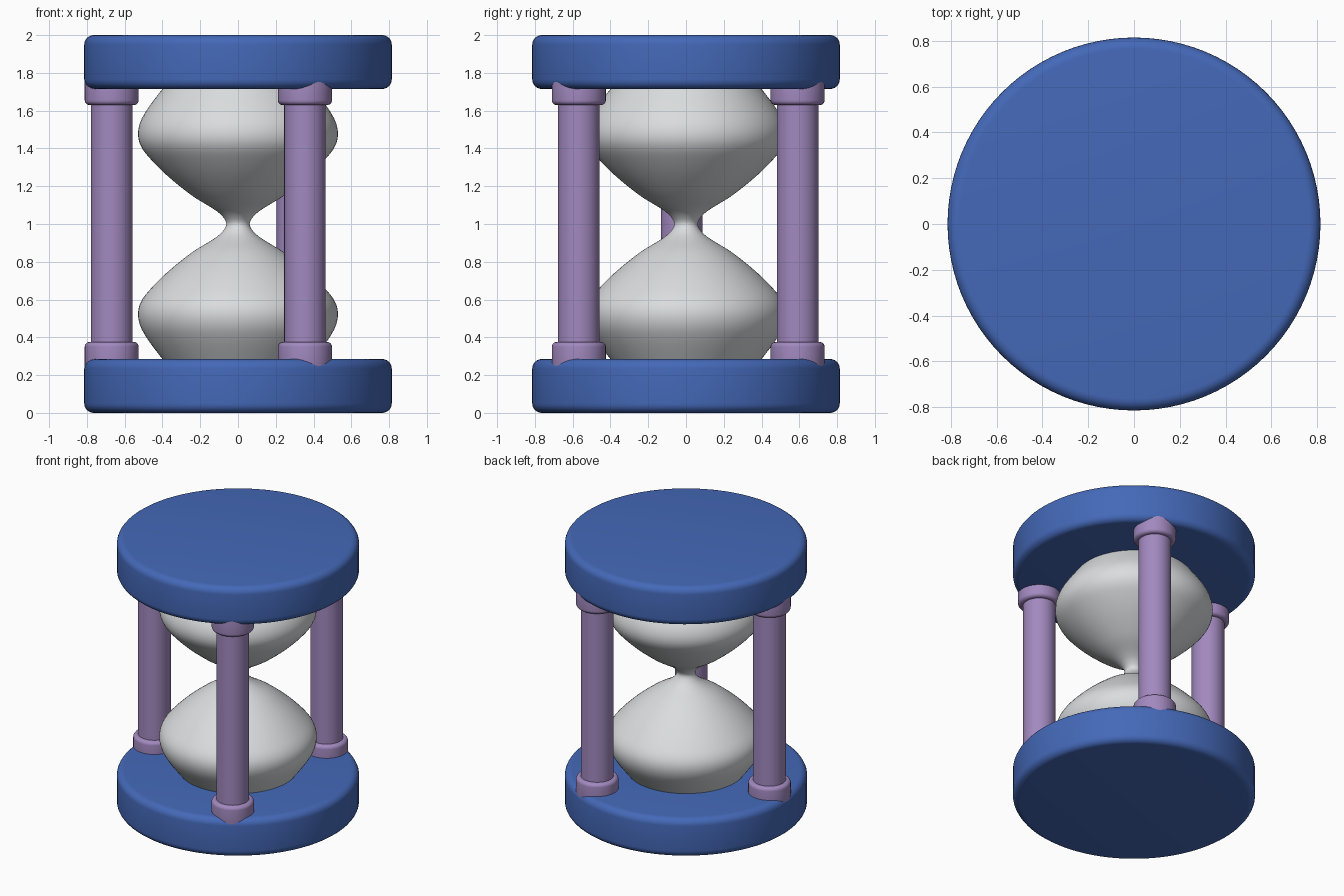
import bpy, bmesh, math

if "Cube" in bpy.data.objects:
    bpy.data.objects.remove(bpy.data.objects["Cube"])


def material(name, rgb):
    m = bpy.data.materials.new(name)
    m.diffuse_color = (*rgb, 1)
    m.use_nodes = True
    m.node_tree.nodes["Principled BSDF"].inputs["Base Color"].default_value = m.diffuse_color
    return m


BLUE = material("blue", (0.058, 0.14, 0.48))
PURPLE = material("purple", (0.36, 0.25, 0.52))
GLASS = material("pale_glass", (0.70, 0.72, 0.73))


def lathe(name, profile, mat, segments, loc=(0, 0, 0)):
    """Revolve (radius, z) points, listed bottom to top, and cap both ends."""
    bm = bmesh.new()
    rings = []
    for r, z in profile:
        rings.append([bm.verts.new((r * math.cos(a), r * math.sin(a), z))
                      for a in (2 * math.pi * i / segments for i in range(segments))])
    for lo, hi in zip(rings, rings[1:]):
        for i in range(segments):
            j = (i + 1) % segments
            bm.faces.new((lo[i], lo[j], hi[j], hi[i]))
    bm.faces.new(rings[0][::-1])
    bm.faces.new(rings[-1])
    me = bpy.data.meshes.new(name)
    bm.to_mesh(me)
    bm.free()
    me.materials.append(mat)
    ob = bpy.data.objects.new(name, me)
    ob.location = loc
    bpy.context.collection.objects.link(ob)
    bpy.ops.object.select_all(action='DESELECT')
    ob.select_set(True)
    bpy.context.view_layer.objects.active = ob
    bpy.ops.object.shade_smooth_by_angle(angle=math.radians(35))
    return ob


def rounded(radius, z0, z1, bevel, steps=6):
    """Cylinder profile with rounded rims."""
    q = [math.pi / 2 * i / steps for i in range(steps + 1)]
    low = [(radius - bevel + bevel * math.sin(a), z0 + bevel - bevel * math.cos(a)) for a in q]
    return low + [(r, z0 + z1 - z) for r, z in reversed(low)]


def spline(points, steps=6):
    """Smooth curve through the points."""
    p = [points[0]] + points + [points[-1]]
    out = []
    for a, b, c, d in zip(p, p[1:], p[2:], p[3:]):
        for s in range(steps):
            t = s / steps
            out.append(tuple(0.5 * (2 * b[k] + (c[k] - a[k]) * t
                             + (2 * a[k] - 5 * b[k] + 4 * c[k] - d[k]) * t * t
                             + (3 * b[k] - a[k] - 3 * c[k] + d[k]) * t ** 3) for k in (0, 1)))
    return out + [points[-1]]


# End discs
lathe("bottom_disc", rounded(0.814, 0.0, 0.285, 0.05), BLUE, 96)
lathe("top_disc", rounded(0.814, 1.715, 2.0, 0.05), BLUE, 96)

# Glass bulbs: lower half mirrored about the neck
half = [(0.33, 0.20), (0.40, 0.285), (0.475, 0.385), (0.517, 0.46), (0.529, 0.53),
        (0.51, 0.595), (0.455, 0.665), (0.36, 0.757), (0.24, 0.852), (0.13, 0.92),
        (0.082, 0.96), (0.062, 1.0)]
full = half + [(r, 2 - z) for r, z in reversed(half[:-1])]
lathe("glass_bulbs", spline(full), GLASS, 80)

# Three posts with collars at both ends
for i in range(3):
    a = math.radians(62 + 120 * i)
    at = (0.669 * math.cos(a), 0.669 * math.sin(a), 0)
    lathe(f"post_{i + 1}", [(0.11, 0.25), (0.11, 1.75)], PURPLE, 40, at)
    lathe(f"lower_collar_{i + 1}", rounded(0.143, 0.225, 0.375, 0.025), PURPLE, 40, at)
    lathe(f"upper_collar_{i + 1}", rounded(0.143, 1.63, 1.775, 0.025), PURPLE, 40, at)
